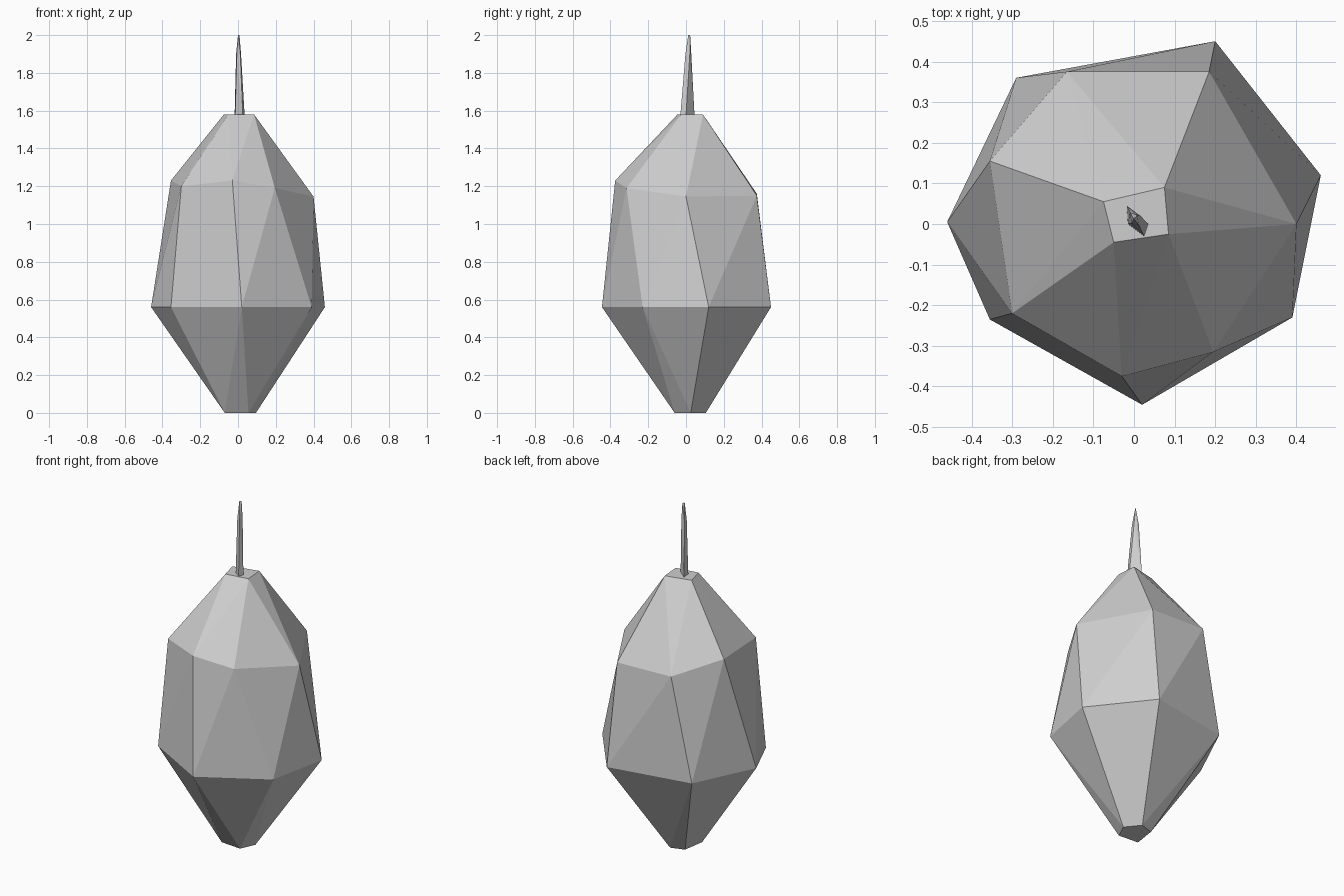
import bpy
import bmesh

cube = bpy.data.objects.get("Cube")
if cube:
    bpy.data.objects.remove(cube, do_unlink=True)

GREY = (0.62, 0.62, 0.62, 1.0)
stone = bpy.data.materials.new("light grey")
stone.use_nodes = True
stone.diffuse_color = GREY
shader = stone.node_tree.nodes["Principled BSDF"]
shader.inputs["Base Color"].default_value = GREY


def faceted_solid(name, points):
    """Flat-faced solid wrapped tightly around a few corner points."""
    bm = bmesh.new()
    for p in points:
        bm.verts.new(p)
    hull = bmesh.ops.convex_hull(bm, input=bm.verts[:])
    loose = [v for v in bm.verts if not v.link_faces]
    bmesh.ops.delete(bm, geom=loose, context='VERTS')
    bmesh.ops.recalc_face_normals(bm, faces=bm.faces[:])
    mesh = bpy.data.meshes.new(name)
    bm.to_mesh(mesh)
    bm.free()
    mesh.materials.append(stone)
    obj = bpy.data.objects.new(name, mesh)
    bpy.context.collection.objects.link(obj)
    return obj


def ring(z, corners):
    return [(x, y, z) for x, y in corners]


# Body: small foot, wide belly, uneven shoulder and small flat top
foot = ring(0, [(-.07, -.05), (.055, -.06), (.095, .025), (.03, .105), (-.05, .08)])
belly = ring(.56, [(.2, .45), (.46, .12), (.39, -.23), (.02, -.445),
                   (-.355, -.235), (-.46, .005), (-.29, .36)])
shoulder = [(.185, .375, 1.15), (.4, 0, 1.145), (.195, -.315, 1.19), (-.03, -.375, 1.23),
            (-.3, -.22, 1.2), (-.355, .155, 1.23), (-.165, .375, 1.16)]
top = ring(1.58, [(-.075, .055), (.075, .09), (.085, -.025), (-.05, -.045)])
faceted_solid("body", foot + belly + shoulder + top)

# Thin tapering stem
base = ring(1.575, [(-.018, .045), (.035, 0), (.025, -.03), (-.015, 0)])
neck = ring(1.9, [(-.01, .028), (.016, .02), (.012, -.003), (-.006, .002)])
tip = ring(2, [(0, .012), (.008, .022)])
faceted_solid("stem", base + neck + tip)
